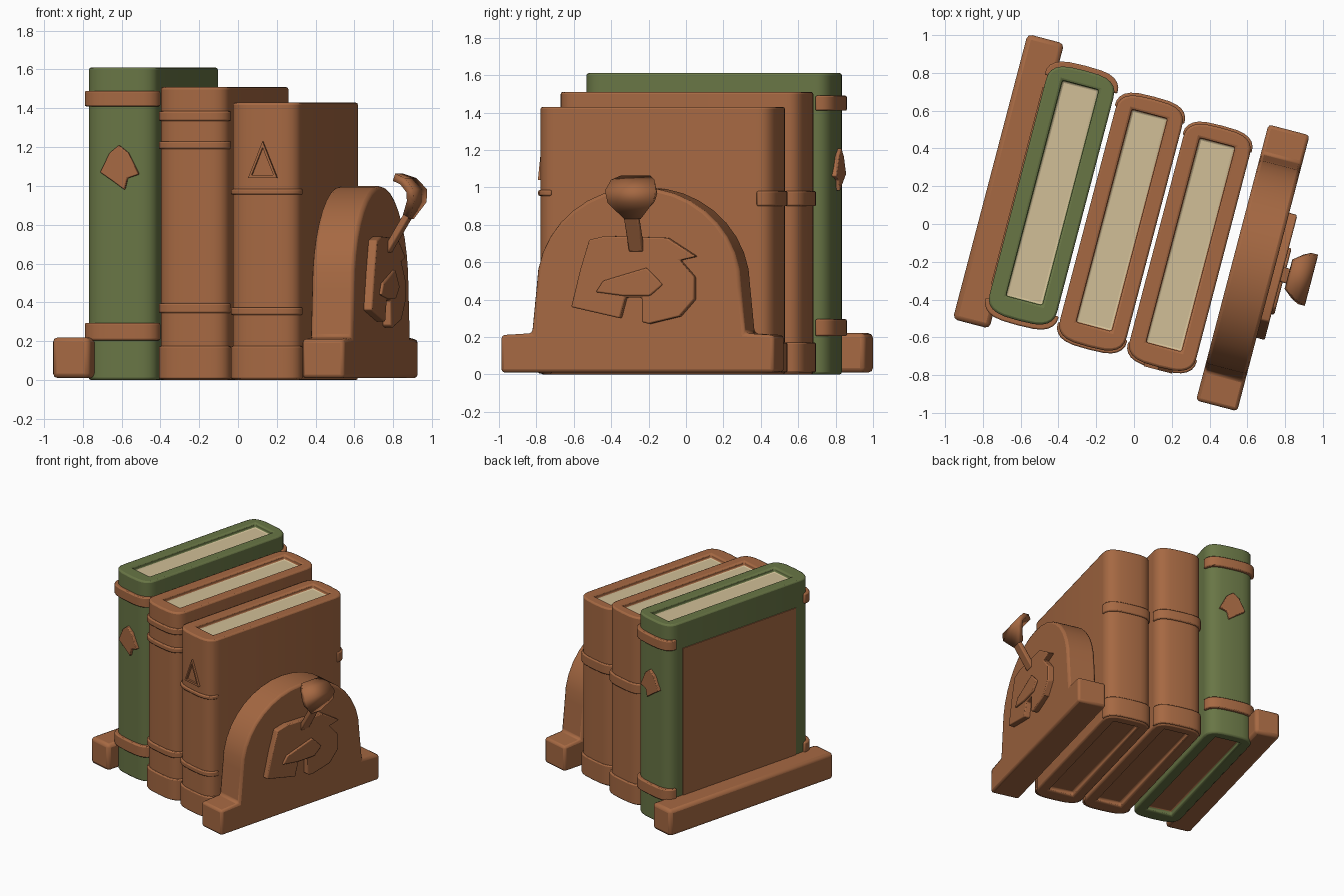
import bpy, bmesh, math
from mathutils import Matrix, Vector

if "Cube" in bpy.data.objects:
    bpy.data.objects.remove(bpy.data.objects["Cube"], do_unlink=True)

TURN = math.radians(-14.7)


def material(name, rgb):
    m = bpy.data.materials.new(name)
    m.use_nodes = True
    m.diffuse_color = (*rgb, 1)
    m.node_tree.nodes["Principled BSDF"].inputs["Base Color"].default_value = (*rgb, 1)
    return m


BROWN = material("leather brown", (0.38, 0.14, 0.055))
GREEN = material("moss green", (0.14, 0.18, 0.06))
CREAM = material("page cream", (0.64, 0.52, 0.31))


def finish(name, bm, mats, bevel=0):
    """Turn a bmesh into a rotated, bevelled, smooth-shaded object."""
    bmesh.ops.recalc_face_normals(bm, faces=bm.faces)
    mesh = bpy.data.meshes.new(name)
    bm.to_mesh(mesh)
    bm.free()
    ob = bpy.data.objects.new(name, mesh)
    bpy.context.collection.objects.link(ob)
    for m in mats:
        mesh.materials.append(m)
    ob.rotation_euler.z = TURN
    bpy.ops.object.select_all(action='DESELECT')
    ob.select_set(True)
    bpy.context.view_layer.objects.active = ob
    bpy.ops.object.shade_smooth_by_angle(angle=math.radians(32))
    if bevel:
        mod = ob.modifiers.new("soft edges", 'BEVEL')
        mod.width, mod.segments = bevel, 2
        mod.limit_method, mod.angle_limit = 'ANGLE', math.radians(40)
    return ob


def prism(outline, lo, hi, axis='z'):
    """Extrude a 2D outline along x, y or z."""
    place = {'x': lambda a, b, t: (t, a, b),
             'y': lambda a, b, t: (a, t, b),
             'z': lambda a, b, t: (a, b, t)}[axis]
    bm = bmesh.new()
    face = bm.faces.new([bm.verts.new(place(a, b, lo)) for a, b in outline])
    new = bmesh.ops.extrude_face_region(bm, geom=[face])["geom"]
    bmesh.ops.translate(bm, vec=place(0, 0, hi - lo),
                        verts=[v for v in new if isinstance(v, bmesh.types.BMVert)])
    return bm


def block(name, x, y, z, mat, bevel):
    pts = [(x[0], y[0]), (x[1], y[0]), (x[1], y[1]), (x[0], y[1])]
    return finish(name, prism(pts, *z), [mat], bevel)


def end_curve(x0, x1, tip, sign, grow=0.0, depth=0.1):
    """Rounded end of a book; sign is -1 for the front and 1 for the back."""
    c, w = (x0 + x1) / 2, (x1 - x0) / 2 + grow * 0.6
    pts = []
    for i in range(13):
        a = math.pi * i / 12
        px = math.copysign(abs(math.cos(a)) ** 0.6, math.cos(a)) * w
        pts.append((c - px, tip + sign * (grow - depth * (1 - math.sin(a) ** 0.8))))
    return pts


def book(name, x, y, height, cover, bottom):
    outline = end_curve(*x, y[0], -1) + end_curve(*x, y[1], 1)[::-1]
    bm = prism(outline, 0, height)
    bmesh.ops.recalc_face_normals(bm, faces=bm.faces)
    caps = [f for f in bm.faces if abs(f.normal.z) > 0.9]
    for cap in caps:
        top = cap.normal.z > 0
        # hollow rim with a straight-cornered sheet of pages inside
        cx = (x[0] + x[1]) / 2
        hw = (x[1] - x[0]) / 2 - 0.085
        inner = [(cx - hw, y[0] + 0.11), (cx + hw, y[0] + 0.11),
                 (cx + hw, y[1] - 0.08), (cx - hw, y[1] - 0.08)]
        z = height if top else 0
        ring = [bm.verts.new((a, b, z)) for a, b in inner]
        edges = [bm.edges.new((ring[i], ring[(i + 1) % 4])) for i in range(4)]
        rim = list(cap.edges)
        bmesh.ops.delete(bm, geom=[cap], context='FACES_ONLY')
        bmesh.ops.triangle_fill(bm, edges=rim + edges, use_beauty=True)
        for f in [f for f in bm.faces if all(v in ring for v in f.verts)]:
            bm.faces.remove(f)
        sunk = z - 0.035 if top else 0.035
        low = [bm.verts.new((a, b, sunk)) for a, b in inner]
        for i in range(4):
            j = (i + 1) % 4
            bm.faces.new((ring[i], ring[j], low[j], low[i]))
        bm.faces.new(low).material_index = 1 if top else 2
    return finish(name, bm, [cover, CREAM, bottom], 0.012)


def bands(name, x, y, sign, rows, grow=0.02):
    """Raised bands wrapped around one end of a book."""
    tip = y[0] if sign < 0 else y[1]
    for i, (z, h) in enumerate(rows):
        bm = prism(end_curve(*x, tip, sign, grow), z - h / 2, z + h / 2)
        finish(f"{name}_{i + 1}", bm, [BROWN], 0.008)


# Books: x range, y range, height
green_x, green_y = (-0.645, -0.275), (-0.65, 0.72)
mid_x, mid_y = (-0.25, 0.115), (-0.69, 0.665)
small_x, small_y = (0.135, 0.5), (-0.70, 0.61)
book("green_book", green_x, green_y, 1.61, GREEN, BROWN)
book("middle_book", mid_x, mid_y, 1.51, BROWN, BROWN)
book("small_book", small_x, small_y, 1.43, BROWN, BROWN)

# Spine bands on both ends
for side, sign in (("front", -1), ("back", 1)):
    bands(f"green_book_{side}_band", green_x, green_y, sign, [(1.45, 0.08), (0.25, 0.09)], 0.025)
bands("middle_book_front_band", mid_x, mid_y, -1, [(1.36, 0.05), (1.21, 0.04), (0.37, 0.05), (0.09, 0.17)], 0.014)
bands("middle_book_back_band", mid_x, mid_y, 1, [(0.94, 0.08), (0.09, 0.16)], 0.014)
bands("small_book_front_band", small_x, small_y, -1, [(0.97, 0.03), (0.355, 0.04), (0.09, 0.17)], 0.012)
bands("small_book_back_band", small_x, small_y, 1, [(0.94, 0.08), (0.09, 0.16)], 0.012)

# Brown panel on the outer cover of the green book
block("cover_panel", (-0.652, -0.64), (-0.5, 0.58), (0.14, 1.4), BROWN, 0)

# Spade-shaped emblems on the green book
SPADE = [(0, 1.21), (0.05, 1.17), (0.105, 1.06), (0.045, 1.04), (0.03, 0.98),
         (-0.04, 1.03), (-0.1, 1.07), (-0.05, 1.17)]
for side, y0 in (("front", -0.67), ("back", 0.69)):
    finish(f"spade_emblem_{side}", prism([(a - 0.46, b) for a, b in SPADE], y0, y0 + 0.05, 'y'), [BROWN], 0.006)

# Triangle emblem: a raised frame made of three bars
corners = [Vector((0.24, 1.04)), Vector((0.395, 1.04)), Vector((0.318, 1.23))]
mid = sum(corners, Vector((0, 0))) / 3
for i in range(3):
    a, b = corners[i], corners[(i + 1) % 3]
    bar = [a, b, b.lerp(mid, 0.25), a.lerp(mid, 0.25)]
    finish(f"triangle_emblem_bar_{i + 1}", prism(bar, -0.715, -0.69, 'y'), [BROWN])

# Left bookend rail
block("left_rail", (-0.8, -0.6), (-0.73, 0.83), (0.01, 0.22), BROWN, 0.025)

# Right bookend: foot and arch in one profile
arch = [(-0.06 + 0.565 * math.cos(math.pi * i / 18), 0.47 + 0.53 * math.sin(math.pi * i / 18))
        for i in range(19)]
profile = [(-0.82, 0.01), (0.69, 0.01), (0.69, 0.21), (0.53, 0.22)] + arch + [(-0.65, 0.22), (-0.82, 0.21)]
finish("arched_bookend", prism(profile, 0.555, 0.78, 'x'), [BROWN], 0.018)

# Raised fruit ornament with a notch, boss, stem and leaf
fruit = [(-0.42, 0.36), (-0.37, 0.56), (-0.32, 0.72), (-0.23, 0.74), (0.11, 0.73), (0.27, 0.63),
         (0.18, 0.61), (0.26, 0.52), (0.26, 0.4), (0.18, 0.31), (0.01, 0.27), (-0.03, 0.28),
         (-0.03, 0.41), (-0.12, 0.41), (-0.15, 0.3)]
finish("fruit_ornament", prism(fruit, 0.77, 0.825, 'x'), [BROWN], 0.008)
boss = [(-0.28, 0.44), (-0.24, 0.5), (0.0, 0.57), (0.09, 0.48), (0.02, 0.42), (-0.13, 0.42)]
finish("fruit_boss", prism(boss, 0.82, 0.84, 'x'), [BROWN], 0.008)

stem = [(0.79, 0.66), (0.83, 0.67), (0.95, 0.87), (0.91, 0.88)]
bm = bmesh.new()
bmesh.ops.create_cube(bm, size=1)
lean = Vector((0.12, 0, 0.2))
bmesh.ops.transform(bm, verts=bm.verts, matrix=Matrix.Translation((0.875, -0.06, 0.77))
                    @ lean.to_track_quat('Z', 'Y').to_matrix().to_4x4()
                    @ Matrix.Diagonal((0.075, 0.035, 0.25, 1)))
for v in bm.verts:
    v.co.y = -0.06 + (0.04 if v.co.y > -0.06 else -0.04)
finish("stem", bm, [BROWN], 0.008)

# Curled leaf: rows of (x, z, half width) skinned front to back
rows = [(0.92, 0.84, 0.045), (0.965, 0.92, 0.125), (0.965, 0.975, 0.14),
        (0.92, 1.025, 0.12), (0.865, 1.045, 0.08)]
bm = bmesh.new()
grid = [[bm.verts.new((x, -0.05 + s * w, z)) for s in (-1, 1)] for x, z, w in rows]
for a, b in zip(grid, grid[1:]):
    bm.faces.new((a[0], a[1], b[1], b[0]))
leaf = finish("leaf", bm, [BROWN])
solid = leaf.modifiers.new("thickness", 'SOLIDIFY')
solid.thickness, solid.offset = 0.04, 0
